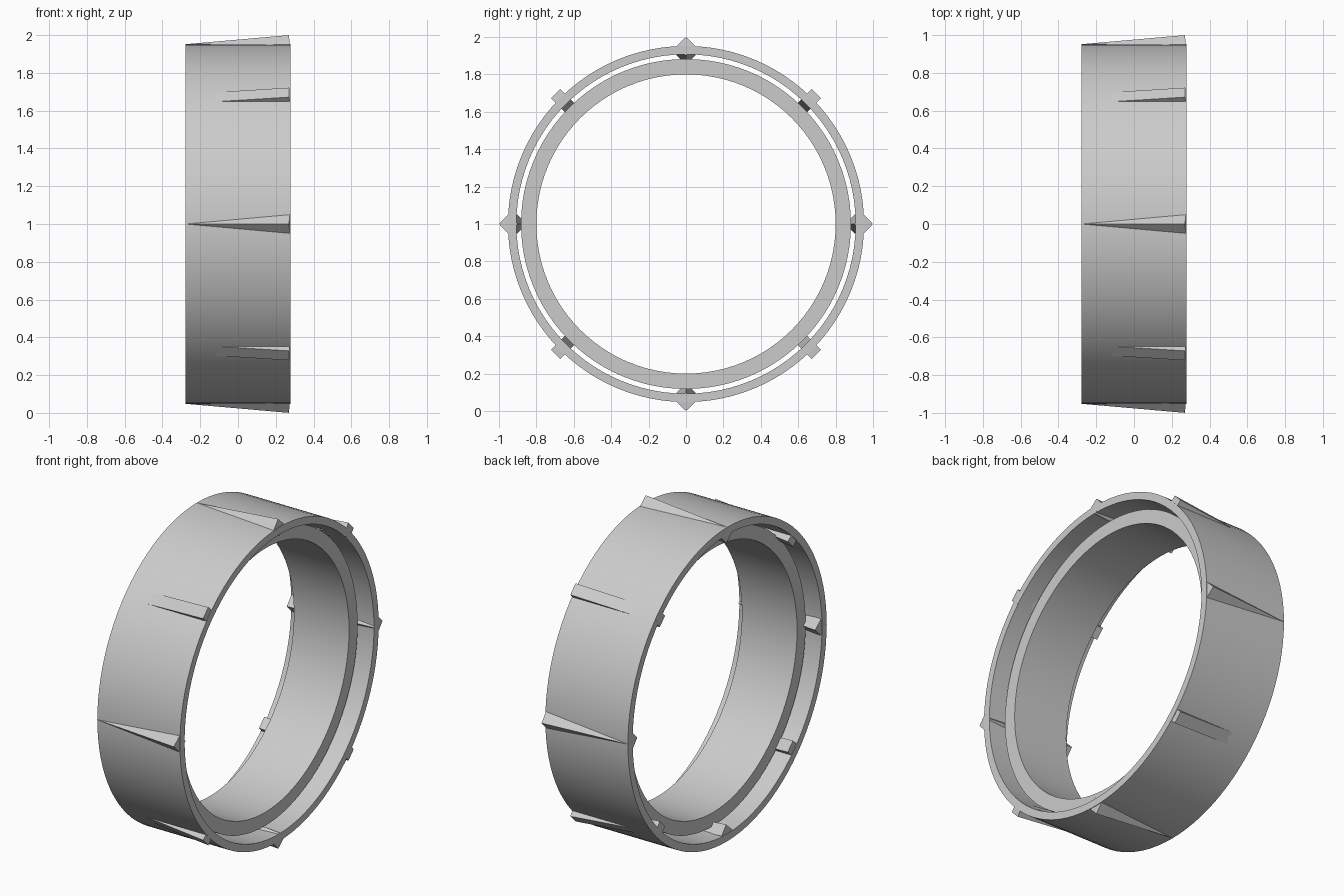
import bpy, bmesh, math
from mathutils import Matrix, Vector

cube = bpy.data.objects.get("Cube")
if cube:
    bpy.data.objects.remove(cube, do_unlink=True)

CENTRE = Vector((0, 0, 1))
TILT = math.radians(5)

grey = bpy.data.materials.new("light_grey")
grey.use_nodes = True
colour = (0.6, 0.6, 0.6, 1)
grey.diffuse_color = colour
grey.node_tree.nodes["Principled BSDF"].inputs["Base Color"].default_value = colour


def add_object(name, bm):
    bmesh.ops.recalc_face_normals(bm, faces=bm.faces)
    mesh = bpy.data.meshes.new(name)
    bm.to_mesh(mesh)
    bm.free()
    mesh.materials.append(grey)
    obj = bpy.data.objects.new(name, mesh)
    obj.location = CENTRE
    bpy.context.collection.objects.link(obj)
    return obj


def tube(name, inner, outer, half_width, segments=96):
    """Rectangular profile revolved around the x axis."""
    bm = bmesh.new()
    corners = [(-half_width, inner), (half_width, inner),
               (half_width, outer), (-half_width, outer)]
    loops = []
    for i in range(segments):
        a = math.tau * i / segments
        loops.append([bm.verts.new((x, r * math.cos(a), r * math.sin(a)))
                      for x, r in corners])
    for i, here in enumerate(loops):
        after = loops[(i + 1) % segments]
        for j in range(4):
            k = (j + 1) % 4
            bm.faces.new((here[j], here[k], after[k], after[j]))
    obj = add_object(name, bm)
    bpy.ops.object.select_all(action='DESELECT')
    obj.select_set(True)
    bpy.context.view_layer.objects.active = obj
    bpy.ops.object.shade_smooth_by_angle(angle=math.radians(30))
    return obj


def rib(name, angle):
    """Square bar, tilted so it rises out of the outer ring towards +x."""
    bm = bmesh.new()
    bmesh.ops.create_cube(bm, size=1)
    side = 0.1 / math.sqrt(2)
    # every bar keeps the same diamond section, whatever its place on the ring
    section = Matrix.Rotation(math.pi / 4 - angle, 4, 'X')
    place = (Matrix.Rotation(angle, 4, 'X')
             @ Matrix.Translation((0, 0, 0.926))
             @ Matrix.Rotation(-TILT, 4, 'Y')
             @ section
             @ Matrix.Diagonal((0.55, side, side, 1)))
    bmesh.ops.transform(bm, matrix=place, verts=bm.verts)
    return add_object(name, bm)


# Two concentric rings, the inner one narrower
tube("outer_ring", 0.907, 0.952, 0.277)
tube("inner_ring", 0.80, 0.882, 0.185)

# Eight bars joining the rings
for n in range(8):
    rib(f"tilted_rib_{n + 1}", n * math.pi / 4)
